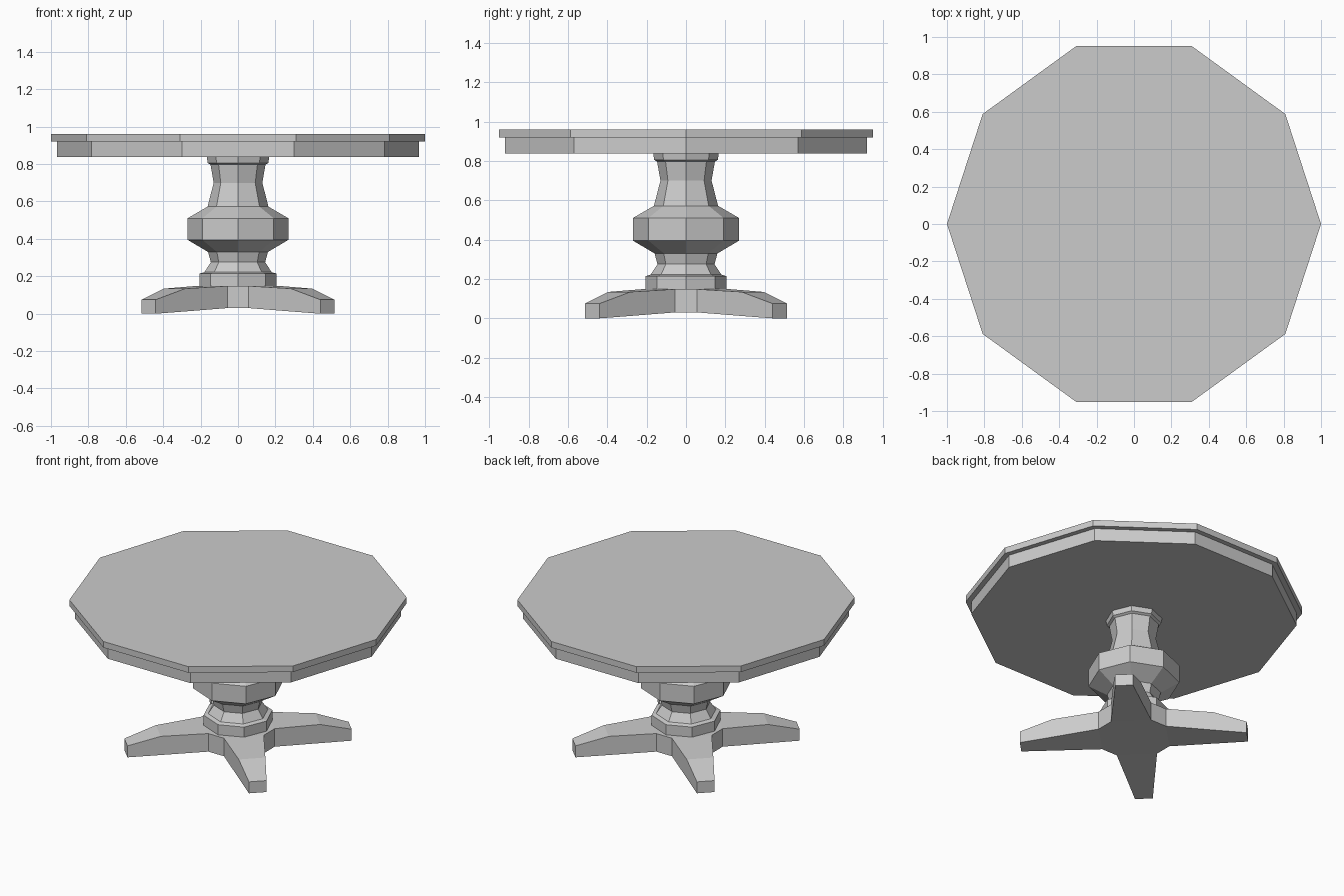
import bpy, bmesh, math

cube = bpy.data.objects.get("Cube")
if cube:
    bpy.data.objects.remove(cube, do_unlink=True)

GREY = (0.6, 0.6, 0.6, 1)
mat = bpy.data.materials.new("plain grey")
mat.use_nodes = True
mat.diffuse_color = GREY
mat.node_tree.nodes["Principled BSDF"].inputs["Base Color"].default_value = GREY


def finish(name, bm):
    bmesh.ops.recalc_face_normals(bm, faces=bm.faces)
    mesh = bpy.data.meshes.new(name)
    bm.to_mesh(mesh)
    bm.free()
    mesh.materials.append(mat)
    obj = bpy.data.objects.new(name, mesh)
    bpy.context.collection.objects.link(obj)
    return obj


def turned(name, sides, profile):
    """Faceted turned part from (radius, height) pairs, capped at both ends."""
    bm = bmesh.new()
    rings = []
    for r, z in profile:
        rings.append([bm.verts.new((r * math.cos(math.tau * i / sides),
                                    r * math.sin(math.tau * i / sides), z))
                      for i in range(sides)])
    for a, b in zip(rings, rings[1:]):
        for i in range(sides):
            j = (i + 1) % sides
            bm.faces.new((a[i], a[j], b[j], b[i]))
    bm.faces.new(rings[0])
    bm.faces.new(rings[-1])
    return finish(name, bm)


# Ten-sided top with a slightly smaller apron below
turned("table_top", 10, [(1, 0.92), (1, 0.96)])
turned("apron", 10, [(0.967, 0.838), (0.967, 0.92)])

# Eight-sided pedestal
turned("pedestal", 8, [
    (0.207, 0.14), (0.207, 0.214), (0.18, 0.222), (0.145, 0.275), (0.16, 0.33),
    (0.27, 0.395), (0.27, 0.51), (0.163, 0.572), (0.13, 0.70), (0.147, 0.797),
    (0.162, 0.806), (0.167, 0.84)])

# Four-legged cross foot: (distance, half width, bottom, top) along each leg
STATIONS = [(0.2, 0.12, 0.03, 0.148), (0.48, 0.08, 0.012, 0.134), (0.675, 0.053, 0, 0.075)]
bm = bmesh.new()
hub_low, hub_high = [], []
for k in range(4):
    a = math.radians(45 + 90 * k)
    c, s = math.cos(a), math.sin(a)
    sections = []
    for d, w, low, high in STATIONS:
        sections.append([bm.verts.new((d * c - y * s, d * s + y * c, z))
                         for y, z in ((-w, low), (w, low), (w, high), (-w, high))])
    for p, q in zip(sections, sections[1:]):
        for i in range(4):
            j = (i + 1) % 4
            bm.faces.new((p[i], p[j], q[j], q[i]))
    bm.faces.new(sections[-1])
    root = sections[0]
    hub_low += root[:2]
    hub_high += [root[3], root[2]]
# Hub joining the legs, with short flats between them
bm.faces.new(hub_low)
bm.faces.new(hub_high)
for k in range(4):
    i, j = 2 * k + 1, (2 * k + 2) % 8
    bm.faces.new((hub_low[i], hub_low[j], hub_high[j], hub_high[i]))
finish("cross_foot", bm)
